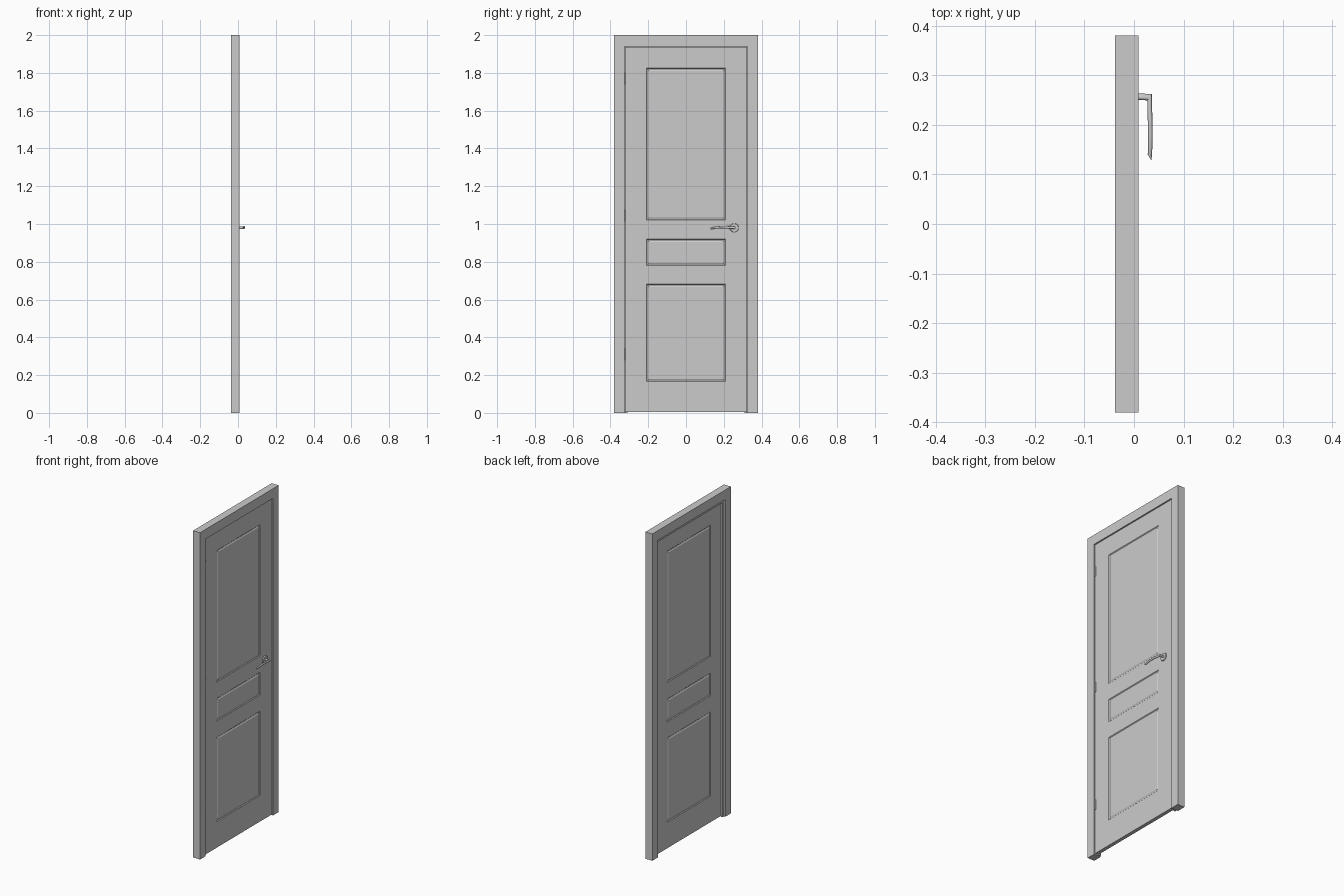
import bpy, bmesh, math
from mathutils import Matrix, Vector

if "Cube" in bpy.data.objects:
    bpy.data.objects.remove(bpy.data.objects["Cube"])


def finish(bm, name, smooth=False):
    bmesh.ops.recalc_face_normals(bm, faces=bm.faces)
    me = bpy.data.meshes.new(name)
    bm.to_mesh(me)
    bm.free()
    ob = bpy.data.objects.new(name, me)
    bpy.context.collection.objects.link(ob)
    if smooth:
        bpy.ops.object.select_all(action='DESELECT')
        ob.select_set(True)
        bpy.context.view_layer.objects.active = ob
        bpy.ops.object.shade_smooth_by_angle(angle=math.radians(40))
    return ob


def loft(bm, rings, closed_ends=True):
    rows = [[bm.verts.new(p) for p in r] for r in rings]
    n = len(rows[0])
    for a, b in zip(rows, rows[1:]):
        for i in range(n):
            j = (i + 1) % n
            bm.faces.new((a[i], a[j], b[j], b[i]))
    if closed_ends:
        bm.faces.new(rows[0])
        bm.faces.new(rows[-1])


def cylinder(name, radius, depth, matrix, segments, bevel=0):
    bm = bmesh.new()
    bmesh.ops.create_cone(bm, cap_ends=True, segments=segments, radius1=radius,
                          radius2=radius - bevel, depth=depth, matrix=matrix)
    return finish(bm, name, True)


# Frame: stepped profile (inset, x) swept up, over and down with mitred corners
W, H = 0.38, 2.0
FRONT, BACK = 0.009, -0.038
JAMB, STOP = 0.054, 0.069
DOOR_F, DOOR_B = 0.003, -0.019
profile = [(0, BACK), (0, FRONT), (JAMB, FRONT), (JAMB, DOOR_B),
           (STOP, DOOR_B), (STOP, -0.029), (JAMB, -0.029), (JAMB, BACK)]
rings = []
for side, top in ((-1, False), (-1, True), (1, True), (1, False)):
    rings.append([(x, side * (W - d), H - d * 1.1 if top else 0) for d, x in profile])
bm = bmesh.new()
loft(bm, rings)
finish(bm, "door_frame")

# Door leaf with three grooved panels on each face
panels = [(0.165, 0.682), (0.78, 0.92), (1.02, 1.825)]
PY = 0.21
zlo, zhi = 0.006, 1.938
bm = bmesh.new()
bmesh.ops.create_cube(bm, size=1, matrix=Matrix.Translation(
    ((DOOR_F + DOOR_B) / 2, 0, (zlo + zhi) / 2))
    @ Matrix.Diagonal((DOOR_F - DOOR_B, 0.647, zhi - zlo, 1)))
cuts = [((0, s * PY, 0), (0, 1, 0)) for s in (-1, 1)]
cuts += [((0, 0, z), (0, 0, 1)) for p in panels for z in p]
for co, no in cuts:
    bmesh.ops.bisect_plane(bm, geom=bm.verts[:] + bm.edges[:] + bm.faces[:],
                           plane_co=co, plane_no=no)
bm.normal_update()
faces = []
for f in bm.faces:
    c = f.calc_center_median()
    if abs(f.normal.x) > 0.9 and abs(c.y) < PY and any(a < c.z < b for a, b in panels):
        faces.append(f)
for thick, depth in ((0.006, -0.004), (0.007, 0), (0.008, 0.003)):
    bmesh.ops.inset_individual(bm, faces=faces, thickness=thick, depth=depth)
finish(bm, "door_leaf")

# Hinges
for i, z in enumerate((0.31, 1.045, 1.77)):
    cylinder(f"hinge_{i + 1}", 0.004, 0.06,
             Matrix.Translation((0.0045, -0.321, z)), 12)

# Handle rose
cylinder("handle_rose", 0.024, 0.006,
         Matrix.Translation((0.0055, 0.255, 0.98)) @ Matrix.Rotation(math.pi / 2, 4, 'Y'),
         32, 0.002)

# Handle: stem mitred into a gently arched, tapering lever
# each ring: centre, half-width direction in plan, half-height
path = [((0.004, 0.2565, 0.98), (0, 0.0065), 0.0065),
        ((0.0315, 0.256, 0.98), (0.0047, 0.0065), 0.0068),
        ((0.0318, 0.235, 0.981), (0.0047, 0), 0.0068),
        ((0.0325, 0.21, 0.983), (0.0048, 0), 0.0065),
        ((0.0330, 0.18, 0.983), (0.0047, 0), 0.006),
        ((0.0325, 0.155, 0.981), (0.0045, -0.002), 0.0055),
        ((0.0315, 0.134, 0.977), (0.0038, -0.006), 0.005)]
N = 16
rings = []
for c, (ux, uy), rz in path:
    ring = []
    for k in range(N):
        a = 2 * math.pi * k / N
        ring.append(Vector(c) + Vector((ux, uy, 0)) * math.cos(a)
                    + Vector((0, 0, rz)) * math.sin(a))
    rings.append(ring)
bm = bmesh.new()
loft(bm, rings)
finish(bm, "handle_lever", True)
